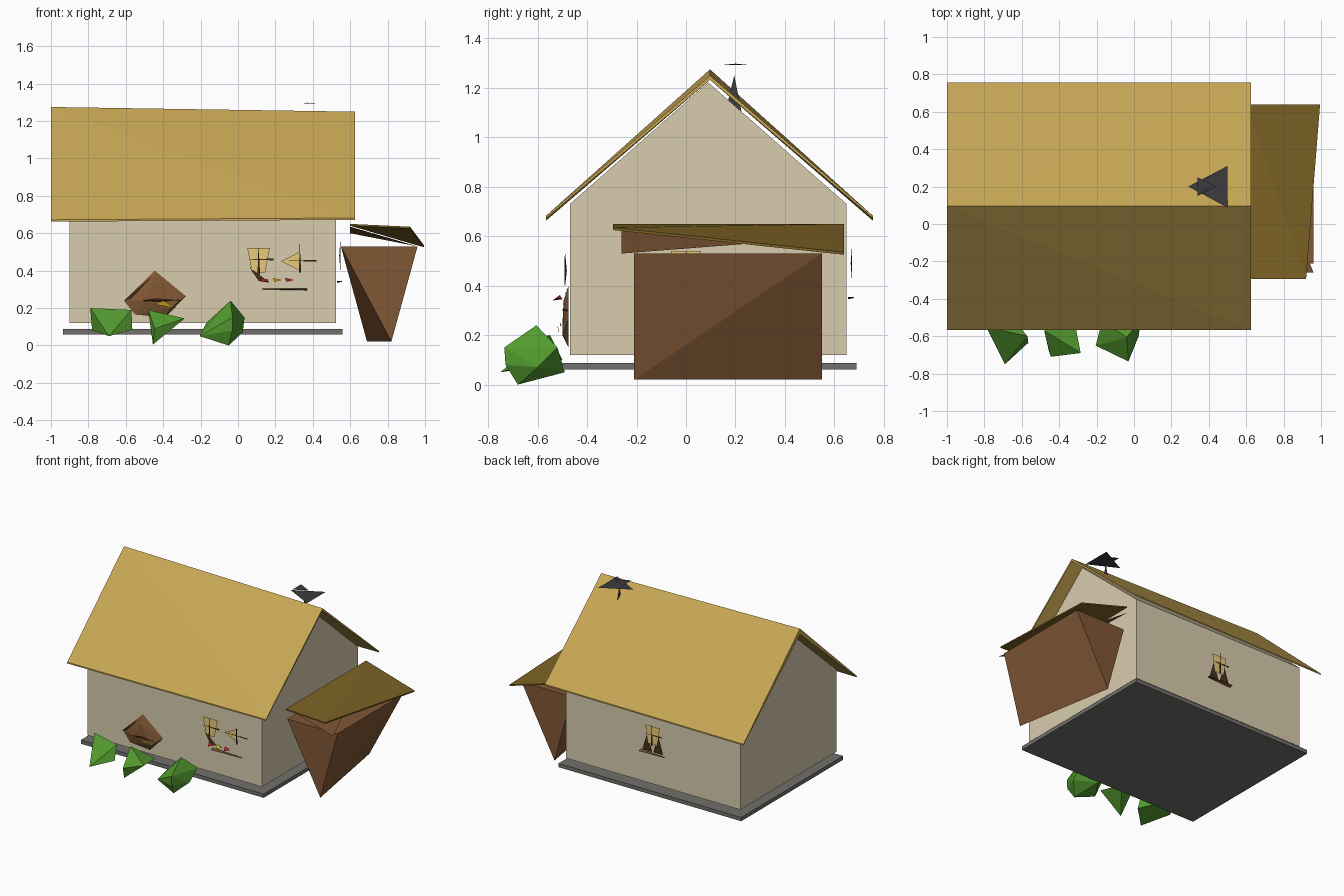
import bpy, bmesh
from math import pi
from mathutils import Vector, Matrix

if "Cube" in bpy.data.objects:
    bpy.data.objects.remove(bpy.data.objects["Cube"])


def colour(name, r, g, b):
    m = bpy.data.materials.new(name)
    m.diffuse_color = [(c / 255) ** 2.2 for c in (r, g, b)] + [1]
    m.use_nodes = True
    m.node_tree.nodes["Principled BSDF"].inputs["Base Color"].default_value = m.diffuse_color
    return m


WALL = colour("plaster", 215, 203, 172)
THATCH = colour("thatch", 198, 165, 85)
AWN = colour("dark_thatch", 125, 100, 42)
WOOD = colour("wood", 128, 88, 56)
DARK = colour("dark_wood", 72, 50, 36)
GLASS = colour("warm_glass", 232, 200, 120)
STONE = colour("stone", 112, 111, 107)
SLATE = colour("slate", 62, 62, 66)
LEAF = colour("leaf", 84, 154, 50)
RED = colour("red_petal", 170, 45, 40)
GOLD = colour("gold", 205, 165, 45)


def finish(name, bm, mat, place=None):
    if place:
        bmesh.ops.transform(bm, matrix=place, verts=bm.verts)
    me = bpy.data.meshes.new(name)
    bm.to_mesh(me)
    bm.free()
    me.materials.append(mat)
    ob = bpy.data.objects.new(name, me)
    bpy.context.collection.objects.link(ob)
    return ob


def hull(name, pts, mat, place=None):
    """Faceted solid: convex hull of a few corners."""
    bm = bmesh.new()
    for p in pts:
        bm.verts.new(p)
    bmesh.ops.convex_hull(bm, input=bm.verts)
    loose = [v for v in bm.verts if not v.link_faces]
    bmesh.ops.delete(bm, geom=loose, context='VERTS')
    return finish(name, bm, mat, place)


def box(name, lo, hi, mat, place=None):
    pts = [(x, y, z) for x in (lo[0], hi[0]) for y in (lo[1], hi[1]) for z in (lo[2], hi[2])]
    return hull(name, pts, mat, place)


def sheet(name, pts, mat, place=None):
    """Single flat face."""
    bm = bmesh.new()
    bm.faces.new([bm.verts.new(p) for p in pts])
    return finish(name, bm, mat, place)


# Foundation and gabled walls
box("foundation", (-.935, -.5, .06), (.56, .69, .088), STONE)
gable = [(-.47, .12), (.65, .12), (.65, .73), (.09, 1.222), (-.47, .73)]
hull("house_walls", [(x, y, z) for x in (-.9, .525) for y, z in gable], WALL)

# Two thin roof slopes meeting at the ridge
for name, eave in (("roof_front", -.567), ("roof_back", .757)):
    pts = []
    for x, ridge, low in ((-1, 1.275, .672), (.625, 1.25, .682)):
        pts += [(x, .097, ridge), (x, .097, 1.232), (x, eave, low), (x, eave, low - .01)]
    hull(name, pts, THATCH)

# Side annex: tapered body hanging under a lean-to awning
hull("annex_body", [(x, y, .53) for x in (.55, .96) for y in (-.21, .55)]
     + [(.82, -.21, .02), (.69, .55, .02)], WOOD)
sheet("awning_board", [(.6, -.26, .635), (.96, -.26, .53), (.6, .64, .6)], WOOD)
awn = [(.6, -.295, .65), (.6, .64, .65), (.92, -.295, .635), (.995, .64, .535)]
hull("awning", awn + [(x, y, z - .01) for x, y, z in awn], AWN)

# Chimney: two flat caps on a thin stem
sheet("chimney_cap_large", [(.5, .09, 1.257), (.5, .31, 1.257), (.29, .2, 1.257)], SLATE)
hull("chimney_cap_small", [(.34, .15, 1.293), (.34, .25, 1.293), (.44, .2, 1.293), (.37, .2, 1.298)], SLATE)
sheet("chimney_stem", [(.41, .195, 1.25), (.41, .168, 1.14), (.41, .225, 1.1)], SLATE)


def window(name, x, y, z, turn):
    """Pane, cross bars, brace and sill; built facing -y, then turned."""
    at = Matrix.Translation((x, y, z)) @ Matrix.Rotation(turn, 4, 'Z')
    sheet(name + "_pane", [(-.035, -.012, -.07), (.035, -.012, -.07), (.06, -.012, .06), (-.06, -.012, .06)], GLASS, at)
    hull(name + "_post", [(-.006, -.022, -.08), (.008, -.022, -.08), (0, -.022, .08), (0, -.016, 0)], DARK, at)
    hull(name + "_rail", [(-.08, -.02, 0), (.08, -.02, .005), (.08, -.02, -.005), (0, -.015, 0)], DARK, at)
    return at


# Back and side windows with brace and sill
for name, loc in (("back_window", (-.19, .65, .49, pi)), ("side_window", (.525, 0, .48, pi / 2))):
    at = window(name, *loc)
    for s in (-1, 1):
        sheet(name + "_brace", [(s * .085, -.01, -.13), (s * .005, -.01, -.13), (s * .045, -.01, .0)], DARK, at)
    hull(name + "_sill", [(-.1, -.005, -.135), (.1, -.03, -.135), (.1, -.005, -.145), (-.1, -.03, -.14)], WOOD, at)

# Front window pair with flower box
window("front_window_left", .11, -.47, .46, 0)
sheet("front_window_right_pane", [(.23, -.482, .45), (.33, -.482, .4), (.33, -.482, .5)], GLASS)
hull("front_window_right_post", [(.325, -.49, .39), (.338, -.49, .39), (.33, -.49, .545), (.33, -.482, .46)], DARK)
hull("front_window_right_rail", [(.21, -.49, .455), (.42, -.49, .456), (.42, -.49, .448), (.3, -.483, .452)], DARK)
sheet("flower_box_side", [(.06, -.48, .42), (.17, -.49, .335), (.11, -.49, .345)], DARK)
hull("flower_box_sill", [(.13, -.475, .305), (.37, -.5, .305), (.37, -.475, .295), (.13, -.5, .3)], WOOD)
for i, mat in enumerate((RED, GOLD, RED)):
    x = .145 + i * .065
    hull("flower_%d" % (i + 1), [(x - .025, -.51, .362), (x + .025, -.52, .35), (x - .015, -.54, .34), (x, -.5, .345)], mat)

# Round front door with metal fittings
door = [(-.445, .4), (-.28, .265), (-.39, .15), (-.55, .165), (-.61, .24)]
hull("door", [(x, -.475, z) for x, z in door] + [(-.45, -.495, .34), (-.36, -.5, .2), (-.5, -.5, .24)], WOOD)
sheet("door_frame", [(-.61, -.49, .24), (-.57, -.49, .25), (-.46, -.5, .37)], DARK)
hull("door_strap", [(-.52, -.51, .24), (-.44, -.51, .252), (-.31, -.51, .242), (-.44, -.503, .235)], DARK)
sheet("door_handle", [(-.45, -.515, .22), (-.33, -.515, .2), (-.4, -.52, .24)], GOLD)

# Faceted bushes
hull("bush_left", [(-.79, -.55, .2), (-.57, -.6, .19), (-.565, -.635, .085), (-.69, -.75, .05),
                   (-.78, -.55, .08), (-.65, -.5, .1)], LEAF)
hull("bush_middle", [(-.48, -.57, .19), (-.285, -.69, .145), (-.455, -.68, .005), (-.32, -.51, .12),
                     (-.445, -.71, .09)], LEAF)
hull("bush_right", [(-.04, -.605, .24), (.035, -.52, .15), (-.03, -.735, .15), (.025, -.6, .07), (-.05, -.68, 0),
                    (-.205, -.65, .05), (-.17, -.52, .12), (-.1, -.49, .05), (-.03, -.73, .08)], LEAF)
